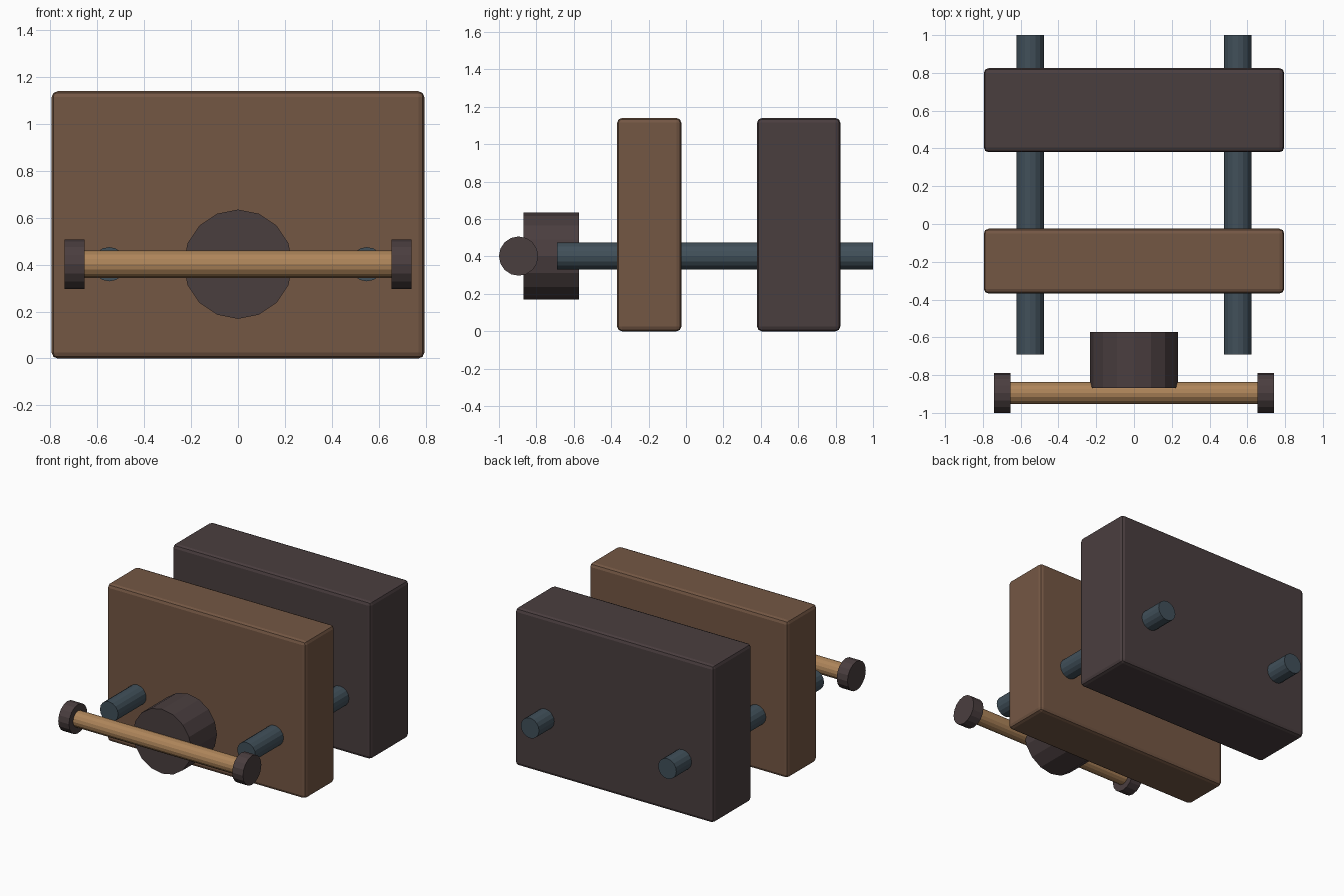
import bpy
import math

cube = bpy.data.objects.get("Cube")
if cube:
    bpy.data.objects.remove(cube, do_unlink=True)


def srgb(c):
    return c / 12.92 if c <= 0.04045 else ((c + 0.055) / 1.055) ** 2.4


def material(name, hex_code):
    rgb = [srgb(int(hex_code[i:i + 2], 16) / 255) for i in (0, 2, 4)]
    mat = bpy.data.materials.new(name)
    mat.use_nodes = True
    mat.diffuse_color = (*rgb, 1)
    mat.node_tree.nodes["Principled BSDF"].inputs["Base Color"].default_value = (*rgb, 1)
    return mat


brown = material("brown wood", "745744")
dark = material("dark iron", "4A3E3F")
steel = material("blue steel", "41505A")
tan = material("tan wood", "AE855A")


def block(name, y0, y1, mat):
    """Upright jaw with softened edges."""
    bpy.ops.mesh.primitive_cube_add(size=1, location=(0, (y0 + y1) / 2, 0.575))
    ob = bpy.context.object
    ob.name = name
    ob.scale = (1.59, y1 - y0, 1.14)
    bpy.ops.object.transform_apply(location=False, rotation=False, scale=True)
    bevel = ob.modifiers.new("soft edges", "BEVEL")
    bevel.width = 0.025
    bevel.segments = 2
    ob.location.z = 0.57
    ob.data.materials.append(mat)


def rod(name, axis, centre, radius, length, mat, sides=16):
    """Faceted cylinder lying along x or y."""
    turn = (0, math.pi / 2, 0) if axis == "x" else (math.pi / 2, 0, 0)
    bpy.ops.mesh.primitive_cylinder_add(vertices=sides, radius=radius, depth=length,
                                        location=centre, rotation=turn)
    ob = bpy.context.object
    ob.name = name
    ob.data.materials.append(mat)


# Jaws
block("front_jaw", -0.368, -0.025, brown)
block("rear_jaw", 0.38, 0.825, dark)

# Guide bars through both jaws
for side, s in (("left", 1), ("right", -1)):
    rod(side + "_guide_bar", "y", (s * 0.55, 0.155, 0.402), 0.073, 1.69, steel)

# Screw hub and sliding handle with end knobs
rod("screw_hub", "y", (0, -0.72, 0.402), 0.233, 0.295, dark)
rod("handle", "x", (0, -0.895, 0.402), 0.058, 1.34, tan)
for side, s in (("left", 1), ("right", -1)):
    rod(side + "_handle_knob", "x", (s * 0.697, -0.895, 0.402), 0.105, 0.086, dark)
